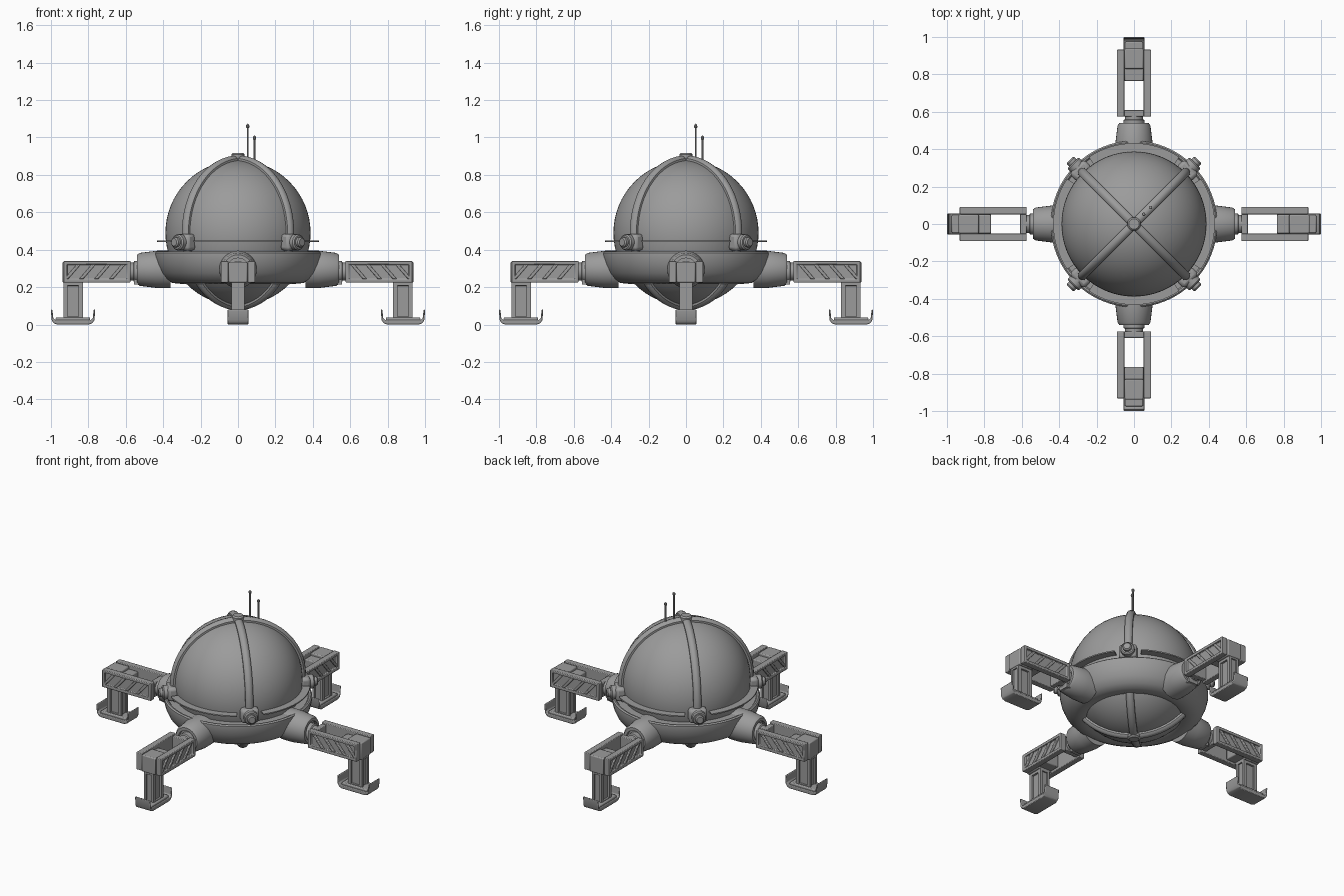
import bpy, bmesh, math
from mathutils import Matrix, Vector

if "Cube" in bpy.data.objects:
    bpy.data.objects.remove(bpy.data.objects["Cube"])

grey = bpy.data.materials.new("hull_grey")
grey.diffuse_color = (0.33, 0.33, 0.33, 1)
grey.use_nodes = True
grey.node_tree.nodes["Principled BSDF"].inputs["Base Color"].default_value = grey.diffuse_color
CENTRE_Z, RADIUS = 0.49, 0.388


def finish(name, bm, bevel=0.0, smooth=True):
    bmesh.ops.recalc_face_normals(bm, faces=bm.faces)
    me = bpy.data.meshes.new(name)
    bm.to_mesh(me)
    bm.free()
    me.materials.append(grey)
    ob = bpy.data.objects.new(name, me)
    bpy.context.collection.objects.link(ob)
    if bevel:
        m = ob.modifiers.new("bevel", 'BEVEL')
        m.width, m.segments, m.limit_method = bevel, 2, 'ANGLE'
    if smooth:
        bpy.ops.object.select_all(action='DESELECT')
        ob.select_set(True)
        bpy.context.view_layer.objects.active = ob
        bpy.ops.object.shade_smooth_by_angle(angle=math.radians(35))
    return ob


def four(ob, start=0):
    # repeat a part at quarter turns around the hull
    for k in range(4):
        o = ob if k == 0 else ob.copy()
        if k:
            bpy.context.collection.objects.link(o)
        o.matrix_world = Matrix.Rotation(math.radians(start + 90 * k), 4, 'Z')


def box(bm, x, y, z):
    c = Vector(((x[0] + x[1]) / 2, (y[0] + y[1]) / 2, (z[0] + z[1]) / 2))
    s = (x[1] - x[0], y[1] - y[0], z[1] - z[0], 1)
    r = bmesh.ops.create_cube(bm, size=1, matrix=Matrix.Translation(c) @ Matrix.Diagonal(s))
    return list({f for v in r['verts'] for f in v.link_faces})


def recess(bm, faces, direction, rim, depth):
    f = [f for f in faces if f.normal.dot(Vector(direction)) > 0.9]
    bmesh.ops.inset_region(bm, faces=f, thickness=rim, use_even_offset=True)
    bmesh.ops.inset_region(bm, faces=f, thickness=0.001, depth=-depth)


def prism(bm, pts, y0, y1):
    # xz outline extruded along y
    a = [bm.verts.new((x, y0, z)) for x, z in pts]
    b = [bm.verts.new((x, y1, z)) for x, z in pts]
    bm.faces.new(a)
    bm.faces.new(b[::-1])
    for i in range(len(a)):
        j = (i + 1) % len(a)
        bm.faces.new((a[i], b[i], b[j], a[j]))


def lathe(bm, profile, steps, matrix=Matrix(), a0=0, a1=360):
    # (radius, height) outline turned about z; partial sweeps get end caps
    full = a1 - a0 == 360
    rows = []
    for k in range(steps if full else steps + 1):
        a = math.radians(a0 + (a1 - a0) * k / steps)
        rows.append([bm.verts.new(matrix @ Vector((r * math.cos(a), r * math.sin(a), z)))
                     for r, z in profile])
    n = len(profile)
    for k in range(steps):
        p, q = rows[k], rows[(k + 1) % len(rows)]
        for i in range(n):
            j = (i + 1) % n
            bm.faces.new((p[i], q[i], q[j], p[j]))
    if not full:
        bm.faces.new(rows[0])
        bm.faces.new(rows[-1][::-1])
    bmesh.ops.remove_doubles(bm, verts=bm.verts, dist=1e-5)


def along_x(z, tilt=0):
    return Matrix.Translation((0, 0, z)) @ Matrix.Rotation(math.radians(90 + tilt), 4, 'Y')


# spherical hull
bm = bmesh.new()
bmesh.ops.create_uvsphere(bm, u_segments=64, v_segments=32, radius=RADIUS,
                          matrix=Matrix.Translation((0, 0, CENTRE_Z)))
finish("hull_sphere", bm)

# rounded belt around the lower hull
bm = bmesh.new()
lathe(bm, [(0.27, 0.25), (0.285, 0.226), (0.31, 0.218), (0.35, 0.222), (0.385, 0.24),
           (0.415, 0.275), (0.435, 0.32), (0.445, 0.365), (0.445, 0.383), (0.437, 0.39),
           (0.427, 0.388), (0.42, 0.38), (0.37, 0.38)], 64)
finish("belt_ring", bm)

# thin ledges between the clamps
bm = bmesh.new()
lathe(bm, [(0.38, 0.44), (0.432, 0.44), (0.432, 0.448), (0.38, 0.448)], 16, a0=-34, a1=34)
four(finish("ledge", bm))

# crossed ribs: two full hoops
for k, ang in enumerate((45, 135)):
    bm = bmesh.new()
    hoop = [(0.392 + 0.022 * math.cos(t * math.pi / 5), 0.025 * math.sin(t * math.pi / 5))
            for t in range(10)]
    m = (Matrix.Translation((0, 0, CENTRE_Z)) @ Matrix.Rotation(math.radians(ang), 4, 'Z')
         @ Matrix.Rotation(math.radians(90), 4, 'X'))
    lathe(bm, hoop, 64, m)
    finish("rib_hoop", bm)

# caps at both poles
bm = bmesh.new()
lathe(bm, [(0, 0.88), (0.036, 0.88), (0.036, 0.908), (0.028, 0.916), (0, 0.916)], 24)
lathe(bm, [(0, 0.1), (0.04, 0.1), (0.04, 0.078), (0.03, 0.07), (0, 0.07)], 24)
finish("pole_caps", bm)

# antennas
for d, top in ((0.052, 1.075), (0.088, 1.012)):
    bm = bmesh.new()
    lathe(bm, [(0, 0.85), (0.005, 0.85), (0.005, top - 0.025), (0.009, top - 0.02),
               (0.008, top - 0.008), (0, top)], 10, Matrix.Translation((d, d, 0)))
    finish("antenna", bm)

# rib clamps with round knobs
bm = bmesh.new()
box(bm, (0.37, 0.435), (-0.055, 0.055), (0.395, 0.485))
four(finish("clamp_block", bm, 0.018), 45)
bm = bmesh.new()
lathe(bm, [(0, 0.4), (0.043, 0.4), (0.043, 0.455), (0.036, 0.462), (0.027, 0.462),
           (0.027, 0.478), (0.02, 0.485), (0, 0.485)], 24, along_x(0.44))
four(finish("clamp_knob", bm), 45)

# hip sockets and necks
bm = bmesh.new()
lathe(bm, [(0, 0.36), (0.1, 0.36), (0.1, 0.43), (0.088, 0.525), (0.078, 0.54), (0.06, 0.54),
           (0.06, 0.52), (0, 0.52)], 32, along_x(0.295))
four(finish("hip_socket", bm))
bm = bmesh.new()
lathe(bm, [(0, 0.45), (0.056, 0.45), (0.056, 0.555), (0.048, 0.56), (0.048, 0.58), (0, 0.58)],
     24, along_x(0.283))
box(bm, (0.45, 0.555), (-0.035, 0.035), (0.215, 0.255))
four(finish("hip_neck", bm))

# arm frame: two recessed side plates with slanted braces and an end wall
bm = bmesh.new()
box(bm, (0.575, 0.61), (-0.055, 0.055), (0.235, 0.33))
for s in (1, -1):
    faces = box(bm, (0.575, 0.932), sorted((s * 0.052, s * 0.092)), (0.225, 0.34))
    bm.normal_update()
    recess(bm, faces, (0, s, 0), 0.018, 0.014)
    for k in range(4):
        x = 0.6 + 0.08 * k
        prism(bm, [(x, 0.322), (x + 0.022, 0.322), (x + 0.09, 0.243), (x + 0.068, 0.243)],
              s * 0.075, s * 0.089)
four(finish("arm_frame", bm, 0.004))

# knee block held between the plates
bm = bmesh.new()
box(bm, (0.765, 0.85), (-0.05, 0.05), (0.235, 0.318))
box(bm, (0.83, 0.938), (-0.05, 0.05), (0.225, 0.335))
four(finish("knee_block", bm, 0.006))

# lower leg with recessed panels on its sides
bm = bmesh.new()
faces = box(bm, (0.83, 0.933), (-0.036, 0.036), (0.02, 0.23))
bm.normal_update()
for d in ((0, 1, 0), (0, -1, 0)):
    recess(bm, faces, d, 0.022, 0.012)
for d in ((1, 0, 0), (-1, 0, 0)):
    recess(bm, faces, d, 0.016, 0.008)
four(finish("lower_leg", bm))

# skid foot with upturned ends
bm = bmesh.new()
half = [(0.085, 0.0), (0.105, 0.008), (0.115, 0.025), (0.118, 0.08), (0.11, 0.08),
        (0.106, 0.035), (0.095, 0.024)]
left = [(0.882 - x, z) for x, z in half]
right = [(0.882 + x, z) for x, z in half]
prism(bm, right + left[::-1], -0.055, 0.055)
bm.normal_update()
four(finish("skid_foot", bm, 0.004))
bm = bmesh.new()
box(bm, (0.79, 0.975), (-0.048, 0.048), (0.015, 0.038))
four(finish("foot_pad", bm, 0.006))
